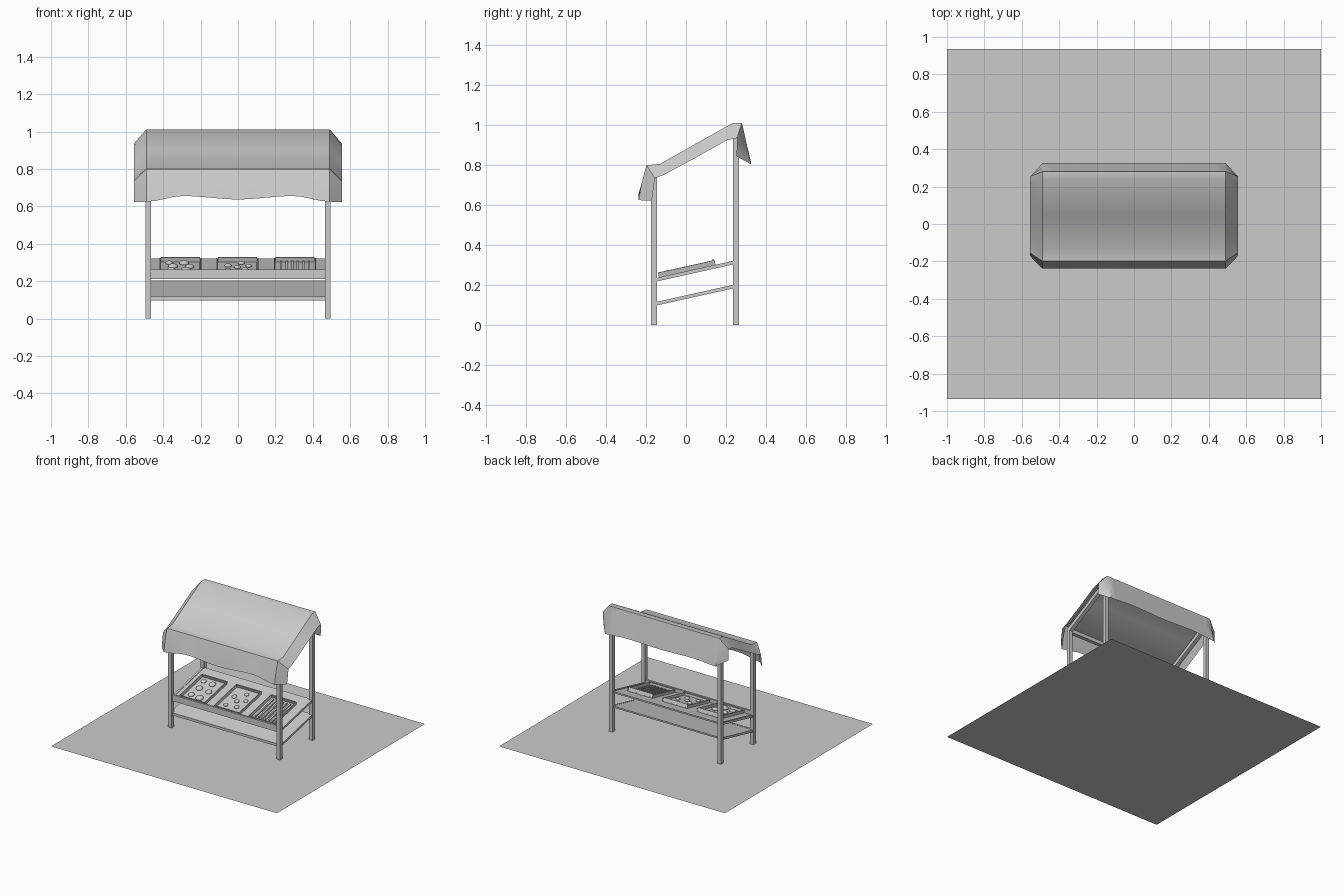
import bpy, bmesh, math
from mathutils import Matrix, Vector

if "Cube" in bpy.data.objects:
    bpy.data.objects.remove(bpy.data.objects["Cube"])


def make(name, bm, smooth=False):
    me = bpy.data.meshes.new(name)
    bmesh.ops.recalc_face_normals(bm, faces=bm.faces)
    bm.to_mesh(me)
    bm.free()
    ob = bpy.data.objects.new(name, me)
    bpy.context.collection.objects.link(ob)
    if smooth:
        bpy.context.view_layer.objects.active = ob
        ob.select_set(True)
        bpy.ops.object.shade_smooth_by_angle(angle=math.radians(40))
        ob.select_set(False)
    return ob


def add_box(bm, lo, hi, mat=Matrix()):
    lo, hi = Vector(lo), Vector(hi)
    m = mat @ Matrix.Translation((lo + hi) / 2) @ Matrix.Diagonal((*(hi - lo), 1))
    bmesh.ops.create_cube(bm, size=1, matrix=m)


def box(name, lo, hi, mat=Matrix()):
    bm = bmesh.new()
    add_box(bm, lo, hi, mat)
    return make(name, bm)


def slanted(name, x0, x1, profile):
    """Extrude a (y, z) outline from x0 to x1."""
    bm = bmesh.new()
    a = [bm.verts.new((x0, y, z)) for y, z in profile]
    b = [bm.verts.new((x1, y, z)) for y, z in profile]
    bm.faces.new(a)
    bm.faces.new(b)
    n = len(a)
    for i in range(n):
        bm.faces.new((a[i], a[(i + 1) % n], b[(i + 1) % n], b[i]))
    return make(name, bm)


def bar(y0, z0, y1, z1, t):
    return [(y0, z0 - t), (y1, z1 - t), (y1, z1), (y0, z0)]


# ground sheet
bm = bmesh.new()
bmesh.ops.create_grid(bm, x_segments=1, y_segments=1, size=1,
                      matrix=Matrix.Diagonal((1, 0.935, 1, 1)))
make("ground_sheet", bm)

# posts, roof side beams and shelf rails
for s, side in ((-1, "left"), (1, "right")):
    x0, x1 = sorted((s * 0.465, s * 0.495))
    slanted(f"front_post_{side}", x0, x1, [(-0.175, 0), (-0.145, 0), (-0.145, 0.775), (-0.175, 0.76)])
    slanted(f"back_post_{side}", x0, x1, [(0.235, 0), (0.265, 0), (0.265, 0.98), (0.235, 0.98)])
    slanted(f"roof_beam_{side}", x0, x1, bar(-0.16, 0.765, 0.25, 0.985, 0.035))
    for label, z in (("lower", 0.115), ("upper", 0.235)):
        slanted(f"{label}_rail_{side}", s * 0.472, s * 0.488, bar(-0.15, z, 0.24, z + 0.087, 0.018))
box("front_roof_beam", (-0.465, -0.175, 0.73), (0.465, -0.145, 0.76))
box("back_roof_beam", (-0.465, 0.235, 0.945), (0.465, 0.265, 0.975))

# sloping shelves and front boards
for label, z in (("lower", 0.115), ("upper", 0.232)):
    slanted(f"{label}_shelf", -0.472, 0.472, bar(-0.15, z, 0.25, z + 0.088, 0.012))
box("upper_front_board", (-0.465, -0.165, 0.212), (0.465, -0.15, 0.262))
box("lower_front_board", (-0.465, -0.165, 0.097), (0.465, -0.15, 0.117))

# cloth canopy: inner and outer (y, z) profiles from back hem to front hem
inner = [(0.325, 0.805), (0.303, 0.91), (0.28, 1.012), (0.235, 1.012), (0.05, 0.908),
         (-0.13, 0.806), (-0.198, 0.80), (-0.222, 0.71), (-0.238, 0.625)]
outer = [(0.252, 0.845), (0.255, 0.89), (0.255, 0.936), (0.205, 0.925), (0.05, 0.838),
         (-0.11, 0.752), (-0.155, 0.735), (-0.163, 0.68), (-0.172, 0.622)]
n = 20
cols = [-0.555] + [-0.49 + 0.98 * i / n for i in range(n + 1)] + [0.555]


def wave(x):
    a = min(abs(x) / 0.49, 1)
    if a < 0.6:
        return 0.012 + 0.018 * (1 - math.cos(math.pi * a / 0.6)) / 2
    return 0.03 * (1 + math.cos(math.pi * (a - 0.6) / 0.4)) / 2


bm = bmesh.new()
grid = []
for x in cols:
    pts = outer if abs(x) > 0.5 else inner
    row = []
    for j, (y, z) in enumerate(pts):
        if abs(x) < 0.5 and j in (0, 8):
            z += wave(x) * (1 if j == 8 else 0.4)
        row.append(bm.verts.new((x, y, z)))
    grid.append(row)
for a, b in zip(grid, grid[1:]):
    for j in range(len(a) - 1):
        bm.faces.new((a[j], a[j + 1], b[j + 1], b[j]))
make("cloth_canopy", bm, True)

# trays on the upper shelf, in the shelf's tilted frame
tilt = math.atan2(0.088, 0.40)
for name, cx in (("left", -0.308), ("middle", -0.003), ("right", 0.305)):
    m = Matrix.Translation((cx, -0.135, 0.237)) @ Matrix.Rotation(tilt, 4, 'X')
    bm = bmesh.new()
    w, d = 0.105, 0.29
    add_box(bm, (-w, 0, 0), (w, d, 0.006), m)
    add_box(bm, (-w, 0, 0), (w, 0.007, 0.024), m)
    back = m @ Matrix.Translation((0, d, 0)) @ Matrix.Rotation(math.radians(8), 4, 'X')
    add_box(bm, (-w, -0.007, 0), (w, 0, 0.032), back)
    for s in (-1, 1):
        flare = m @ Matrix.Translation((s * w, 0, 0)) @ Matrix.Rotation(s * math.radians(12), 4, 'Y')
        add_box(bm, (-0.003, 0, 0), (0.003, d, 0.026), flare)
    make(f"{name}_tray", bm)

    # goods in the tray
    bm = bmesh.new()
    if name == "right":
        for i in range(6):
            x = -0.075 + 0.03 * i
            add_box(bm, (x - 0.006, 0.03, 0.006), (x + 0.006, 0.26, 0.016), m)
        make("stick_goods", bm)
        continue
    if name == "left":
        spots = [(-0.05, 0.06, 0.024), (0.03, 0.05, 0.03), (0.05, 0.14, 0.024),
                 (-0.04, 0.15, 0.026), (0.02, 0.23, 0.026), (-0.06, 0.235, 0.02)]
    else:
        spots = [(-0.05, 0.06, 0.017), (0.04, 0.07, 0.019), (0.0, 0.13, 0.018),
                 (0.06, 0.16, 0.017), (-0.05, 0.17, 0.019), (0.02, 0.23, 0.018)]
    for x, y, r in spots:
        bmesh.ops.create_uvsphere(bm, u_segments=12, v_segments=8, radius=r,
                                  matrix=m @ Matrix.Translation((x, y, 0.01)) @ Matrix.Diagonal((1, 1, 0.6, 1)))
    make(f"{name}_round_goods", bm, True)
